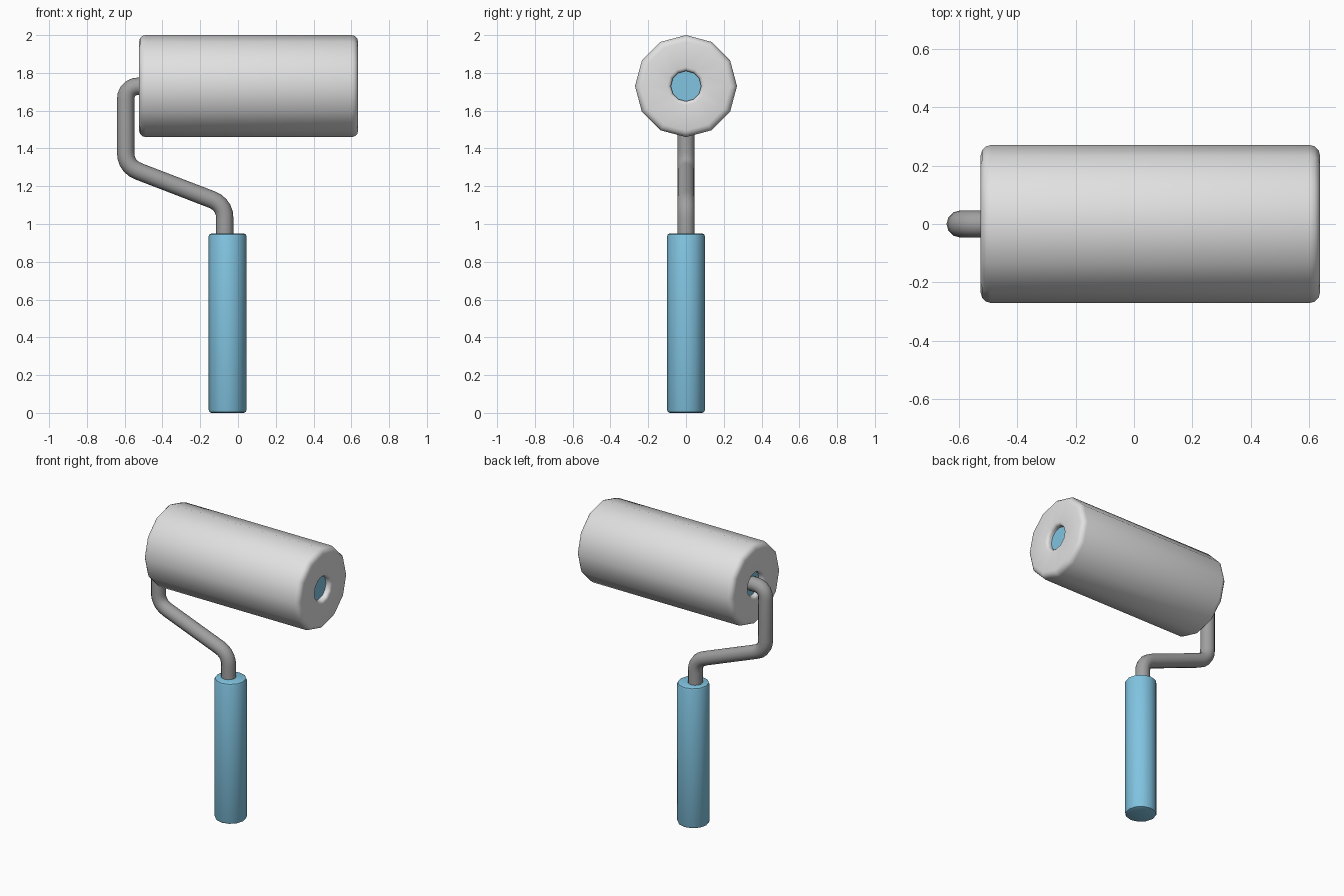
import bpy, bmesh, math
from mathutils import Vector, Matrix

if "Cube" in bpy.data.objects:
    bpy.data.objects.remove(bpy.data.objects["Cube"])


def material(name, rgb):
    m = bpy.data.materials.new(name)
    m.diffuse_color = (*rgb, 1)
    m.use_nodes = True
    m.node_tree.nodes["Principled BSDF"].inputs["Base Color"].default_value = m.diffuse_color
    return m


BLUE = material("blue plastic", (0.22, 0.55, 0.75))
WHITE = material("white fleece", (0.75, 0.75, 0.75))
GREY = material("grey metal", (0.35, 0.35, 0.35))


def finish(ob, mat, angle):
    ob.data.materials.clear()
    ob.data.materials.append(mat)
    bpy.ops.object.select_all(action='DESELECT')
    ob.select_set(True)
    bpy.context.view_layer.objects.active = ob
    bpy.ops.object.shade_smooth_by_angle(angle=math.radians(angle))


def lathe(name, profile, mat, matrix, sides=12, angle=40):
    """Spin (radius, height) points round local z; cap both open ends if asked by r > 0."""
    bm = bmesh.new()
    rings = [[bm.verts.new((r * math.cos(k * math.tau / sides), r * math.sin(k * math.tau / sides), h))
              for k in range(sides)] for r, h in profile]
    for a, b in zip(rings, rings[1:]):
        for k in range(sides):
            j = (k + 1) % sides
            bm.faces.new((a[k], a[j], b[j], b[k]))
    bm.faces.new(rings[0][::-1])
    bm.faces.new(rings[-1])
    bmesh.ops.recalc_face_normals(bm, faces=bm.faces)
    bm.transform(matrix)
    me = bpy.data.meshes.new(name)
    bm.to_mesh(me)
    bm.free()
    ob = bpy.data.objects.new(name, me)
    bpy.context.collection.objects.link(ob)
    finish(ob, mat, angle)


def arc(cr, ch, rad, a0, a1, n=3):
    return [(cr + rad * math.cos(math.radians(a0 + (a1 - a0) * i / n)),
             ch + rad * math.sin(math.radians(a0 + (a1 - a0) * i / n))) for i in range(n + 1)]


# Handle
lathe("handle", arc(0.085, 0.015, 0.015, -90, 0, 2) + arc(0.085, 0.935, 0.015, 0, 90, 2),
      BLUE, Matrix.Translation((-0.055, 0, 0)))

# Roller sleeve: rounded outer rims, rounded hole lips, recessed end
along_x = Matrix.Translation((0.056, 0, 1.73)) @ Matrix.Rotation(math.pi / 2, 4, 'Y')
H = 0.58
end = arc(0.235, H - 0.035, 0.035, 0, 90) + arc(0.10, H - 0.02, 0.02, 90, 180) + [(0.08, H - 0.06)]
lathe("roller_sleeve", [(r, -h) for r, h in reversed(end)] + end, WHITE, along_x)

# Blue core discs seen inside the sleeve ends
lathe("roller_core", [(0.0805, -H + 0.035), (0.0805, H - 0.035)], BLUE, along_x)

# Bent wire frame: corners rounded with quadratic arcs
corners = [Vector(p) for p in ((-0.07, 0, 0.9), (-0.07, 0, 1.103), (-0.595, 0, 1.305),
                               (-0.595, 0, 1.73), (-0.46, 0, 1.73))]
path = [corners[0]]
for p, c, n in zip(corners, corners[1:], corners[2:]):
    a = c + (p - c).normalized() * 0.075
    b = c + (n - c).normalized() * 0.075
    for i in range(6):
        t = i / 5
        path.append(a * (1 - t) ** 2 + c * 2 * t * (1 - t) + b * t * t)
path.append(corners[-1])

cu = bpy.data.curves.new("frame_curve", 'CURVE')
cu.dimensions = '3D'
cu.bevel_depth = 0.046
cu.bevel_resolution = 4
cu.use_fill_caps = True
sp = cu.splines.new('POLY')
sp.points.add(len(path) - 1)
for pt, co in zip(sp.points, path):
    pt.co = (*co, 1)
rod = bpy.data.objects.new("wire_frame", cu)
bpy.context.collection.objects.link(rod)
bpy.context.view_layer.objects.active = rod
rod.select_set(True)
bpy.ops.object.select_all(action='DESELECT')
rod.select_set(True)
bpy.ops.object.convert(target='MESH')
finish(bpy.context.view_layer.objects.active, GREY, 50)
